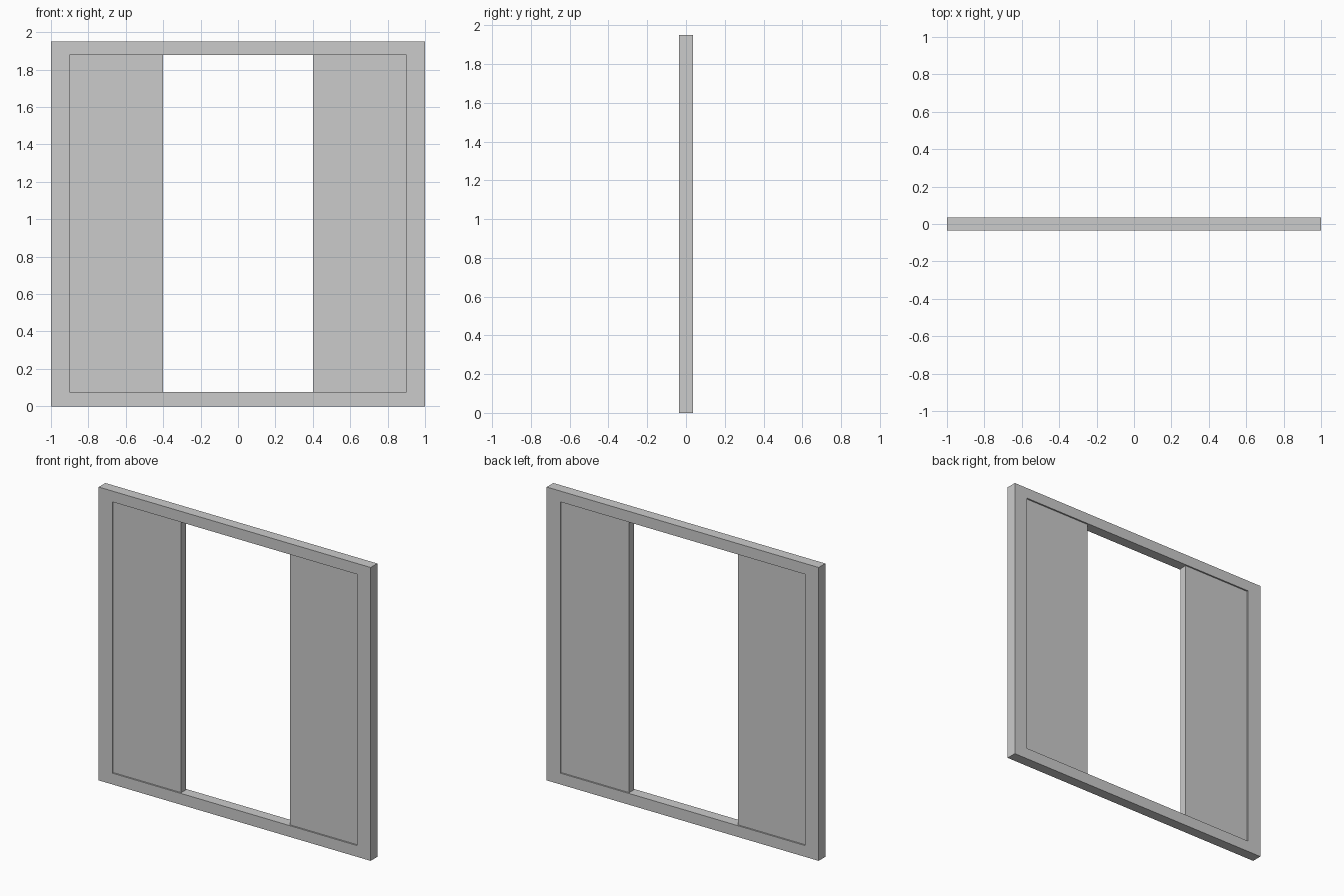
import bpy, bmesh

if "Cube" in bpy.data.objects:
    bpy.data.objects.remove(bpy.data.objects["Cube"])

W, H, D = 1.0, 1.95, 0.035             # frame half width, height, half depth
IX, Z0, Z1 = 0.9, 0.075, 1.878         # frame opening
GAP, PD = 0.4, 0.025                   # half gap between panels, panel half depth


def add_mesh(name, bm):
    bmesh.ops.recalc_face_normals(bm, faces=bm.faces)
    mesh = bpy.data.meshes.new(name)
    bm.to_mesh(mesh)
    bm.free()
    obj = bpy.data.objects.new(name, mesh)
    bpy.context.collection.objects.link(obj)
    return obj


def rect(bm, x0, x1, z0, z1, y):
    return [bm.verts.new((x, y, z)) for x, z in ((x0, z0), (x1, z0), (x1, z1), (x0, z1))]


# Surrounding frame: mitred ring bridging four rectangular loops
bm = bmesh.new()
loops = [rect(bm, -W, W, 0, H, -D), rect(bm, -IX, IX, Z0, Z1, -D),
         rect(bm, -IX, IX, Z0, Z1, D), rect(bm, -W, W, 0, H, D)]
for a, b in zip(loops, loops[1:] + loops[:1]):
    for i in range(4):
        j = (i + 1) % 4
        bm.faces.new((a[i], a[j], b[j], b[i]))
add_mesh("outer_frame", bm)

# Two slightly recessed side panels
for name, side in (("left_panel", -1), ("right_panel", 1)):
    x0, x1 = sorted((side * GAP, side * IX))
    bm = bmesh.new()
    front = rect(bm, x0, x1, Z0, Z1, -PD)
    back = rect(bm, x0, x1, Z0, Z1, PD)
    bm.faces.new(front)
    bm.faces.new(back)
    for i in range(4):
        j = (i + 1) % 4
        bm.faces.new((front[i], front[j], back[j], back[i]))
    add_mesh(name, bm)
